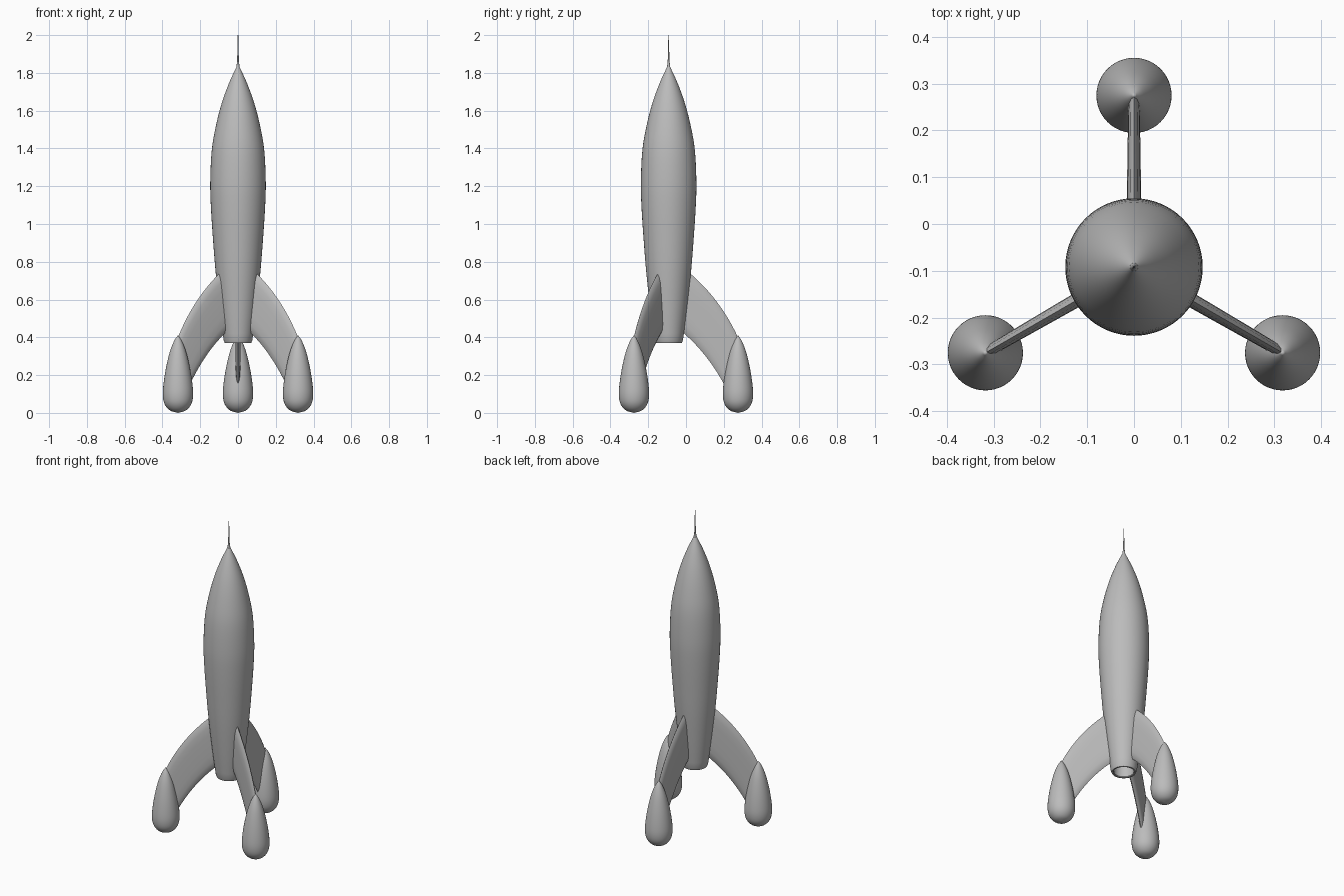
import bpy, bmesh, math
from mathutils import Vector, Matrix

if "Cube" in bpy.data.objects:
    bpy.data.objects.remove(bpy.data.objects["Cube"])

AXIS = Vector((0, -0.092, 0))
POD_RADIUS = 0.367

grey = bpy.data.materials.new("plain_grey")
grey.use_nodes = True
grey.diffuse_color = (0.5, 0.5, 0.5, 1)
grey.node_tree.nodes["Principled BSDF"].inputs["Base Color"].default_value = (0.5, 0.5, 0.5, 1)


def finish(name, bm, location, angle=35):
    bmesh.ops.remove_doubles(bm, verts=bm.verts, dist=1e-5)
    bmesh.ops.recalc_face_normals(bm, faces=bm.faces)
    mesh = bpy.data.meshes.new(name)
    bm.to_mesh(mesh)
    bm.free()
    mesh.materials.append(grey)
    obj = bpy.data.objects.new(name, mesh)
    bpy.context.collection.objects.link(obj)
    obj.location = location
    bpy.ops.object.select_all(action="DESELECT")
    obj.select_set(True)
    bpy.context.view_layer.objects.active = obj
    bpy.ops.object.shade_smooth_by_angle(angle=math.radians(angle))
    return obj


def smooth_profile(points, steps=4):
    """Catmull-Rom curve through (radius, height) points."""
    p = [Vector(q) for q in points]
    p = [2 * p[0] - p[1]] + p + [2 * p[-1] - p[-2]]
    out = []
    for a, b, c, d in zip(p, p[1:], p[2:], p[3:]):
        for i in range(steps):
            t = i / steps
            out.append(0.5 * (2 * b + (c - a) * t + (2 * a - 5 * b + 4 * c - d) * t * t
                              + (3 * b - a - 3 * c + d) * t ** 3))
    return out + [p[-2]]


def lathe(name, profile, location, segments=64):
    bm = bmesh.new()
    verts = [bm.verts.new((max(r, 0), 0, z)) for r, z in profile]
    edges = [bm.edges.new(pair) for pair in zip(verts, verts[1:])]
    bmesh.ops.spin(bm, geom=verts + edges, cent=(0, 0, 0), axis=(0, 0, 1),
                   angle=math.tau, steps=segments)
    return finish(name, bm, location)


def bezier(a, b, c, t):
    return Vector(a) * (1 - t) ** 2 + Vector(b) * 2 * t * (1 - t) + Vector(c) * t * t


# Hull with a hollow exhaust opening
hull = smooth_profile([(0.076, 0.385), (0.095, 0.53), (0.117, 0.73), (0.131, 0.9),
                       (0.143, 1.08), (0.147, 1.22), (0.139, 1.39), (0.117, 1.52),
                       (0.086, 1.64), (0.048, 1.745), (0.009, 1.83)])
nozzle = [(0, 0.45), (0.06, 0.45), (0.058, 0.374), (0.061, 0.37), (0.07, 0.37)]
lathe("hull", [Vector(q) for q in nozzle] + hull + [Vector((0, 1.835))], AXIS)

# Needle on the nose
lathe("nose_needle", [(0, 1.82), (0.009, 1.828), (0.005, 1.86), (0.003, 1.92),
                      (0.0015, 2.0), (0, 2.0)], AXIS, 16)

# Teardrop foot
pod = smooth_profile([(0, 0), (0.042, 0.013), (0.07, 0.045), (0.08, 0.09), (0.077, 0.15),
                      (0.064, 0.235), (0.044, 0.32), (0.021, 0.38), (0, 0.412)])


def build_fin(name, angle, spans=20):
    # Swept blade with sharp leading and trailing edges
    chord = [(0, 0), (0.05, 0.55), (0.15, 0.9), (0.3, 1), (0.7, 1), (0.85, 0.9), (0.95, 0.55), (1, 0)]
    loop = chord + [(t, -w) for t, w in reversed(chord[1:-1])]
    bm = bmesh.new()
    rings = []
    for i in range(spans + 1):
        s = i / spans
        lead = bezier((0.1, 0.75), (0.27, 0.61), (0.367, 0.4), s)
        trail = bezier((0.07, 0.43), (0.215, 0.31), (0.315, 0.11), s)
        half = 0.016 - 0.004 * s
        ring = []
        for t, w in loop:
            r, z = lead.lerp(trail, t)
            ring.append(bm.verts.new((r, half * w, z)))
        rings.append(ring)
    n = len(loop)
    for a, b in zip(rings, rings[1:]):
        for k in range(n):
            bm.faces.new((a[k], a[(k + 1) % n], b[(k + 1) % n], b[k]))
    bm.faces.new(rings[0])
    bm.faces.new(rings[-1])
    bmesh.ops.rotate(bm, verts=bm.verts, cent=(0, 0, 0), matrix=Matrix.Rotation(angle, 3, "Z"))
    finish(name, bm, AXIS)


# Three legs spaced evenly round the hull
for side, degrees in (("back", 90), ("right", 210), ("left", 330)):
    angle = math.radians(degrees)
    build_fin(side + "_fin", angle)
    outward = Vector((math.cos(angle), math.sin(angle), 0))
    lathe(side + "_foot_pod", pod, AXIS + outward * POD_RADIUS, 48)
